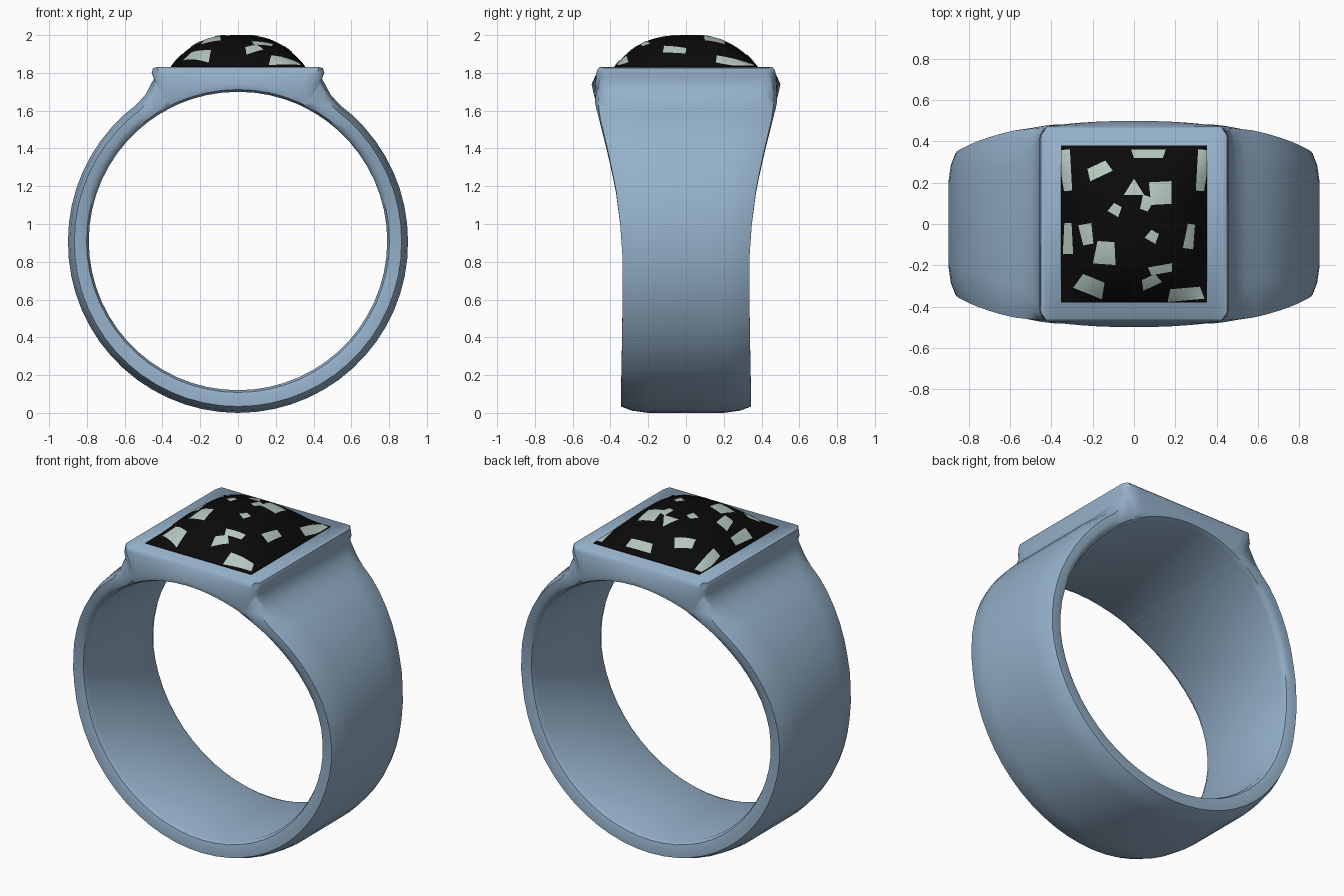
import bpy
import bmesh
import math
from mathutils import Vector

if "Cube" in bpy.data.objects:
    bpy.data.objects.remove(bpy.data.objects["Cube"], do_unlink=True)

CENTRE = 0.91      # height of the finger hole centre
INNER = 0.79       # finger hole radius
TOP = 1.83         # height of the flat bezel
STONE_X, STONE_Y, STONE_H = 0.355, 0.38, 0.17


def material(name, colour, roughness):
    mat = bpy.data.materials.new(name)
    mat.use_nodes = True
    mat.diffuse_color = (*colour, 1)
    shader = mat.node_tree.nodes["Principled BSDF"]
    shader.inputs["Base Color"].default_value = (*colour, 1)
    shader.inputs["Roughness"].default_value = roughness
    return mat


def finish(name, bm, mat, angle):
    bmesh.ops.recalc_face_normals(bm, faces=bm.faces)
    mesh = bpy.data.meshes.new(name)
    bm.to_mesh(mesh)
    bm.free()
    mesh.materials.append(mat)
    obj = bpy.data.objects.new(name, mesh)
    bpy.context.collection.objects.link(obj)
    bpy.ops.object.select_all(action="DESELECT")
    obj.select_set(True)
    bpy.context.view_layer.objects.active = obj
    bpy.ops.object.shade_smooth_by_angle(angle=math.radians(angle))
    return obj


def interpolate(points, value):
    for (a, fa), (b, fb) in zip(points, points[1:]):
        if value <= b:
            t = max(0, (value - a) / (b - a))
            return fa + (fb - fa) * t
    return points[-1][1]


metal = material("blue_steel", (0.30, 0.44, 0.59), 0.4)
black = material("black_stone", (0.003, 0.003, 0.003), 0.4)
pale = material("pale_chip", (0.46, 0.57, 0.51), 0.4)

# Band: half width by height
WIDTH = [(0, 0.345), (0.4, 0.338), (0.8, 0.335), (1.0, 0.348),
         (1.2, 0.372), (1.4, 0.412), (1.6, 0.458), (1.75, 0.49)]

# Stations from the top down one side: x, z above centre, low, shoulder and flat half widths
stations = [(x, TOP - CENTRE, 0.5 - 0.1 * x * x, 0.475, 0.458)
            for x in (0, 0.1, 0.2, 0.3, 0.38, 0.43)]
stations += [(0.45, 0.915, 0.483, 0.455, 0.43),
             (0.457, 0.89, 0.483, 0.455, 0.42),
             (0.445, 0.86, 0.482, 0.462, 0.41),
             (0.49, 0.775, 0.475, 0.465, 0.37),
             (0.54, 0.72, 0.465, 0.46, 0.31)]
for degrees in range(42, 181, 6):
    a = math.radians(degrees)
    radius = 0.9 + 0.01 * max(0, -math.cos(a))
    x, z = radius * math.sin(a), radius * math.cos(a)
    w = interpolate(WIDTH, z + CENTRE)
    stations.append((x, z, w, w, interpolate([(42, 0.28), (80, 0.2)], degrees)))
stations += [(-x, z, *rest) for x, z, *rest in stations[-2:0:-1]]


def section(station):
    x, z, low, shoulder, flat = station
    outer = math.hypot(x, z)
    direction = Vector((x, 0, z)) / outer
    half = [(outer, flat),
            (outer - 0.012, flat * 0.4 + shoulder * 0.6),
            (outer - 0.034, shoulder),
            (INNER + 0.04, low),
            (INNER + 0.012, low - 0.008),
            (INNER, low - 0.035)]
    loop = half + [(r, -y) for r, y in reversed(half)]
    return [direction * r + Vector((0, y, CENTRE)) for r, y in loop]


bm = bmesh.new()
rings = [[bm.verts.new(p) for p in section(s)] for s in stations]
for ring, following in zip(rings, rings[1:] + rings[:1]):
    for i in range(len(ring)):
        j = (i + 1) % len(ring)
        bm.faces.new((ring[i], ring[j], following[j], following[i]))
finish("ring_band", bm, metal, 50)


# Stone: square cushion dome
def dome(x, y):
    fall = [max(0, 1 - min(1, abs(t)) ** 2.7) for t in (x / STONE_X, y / STONE_Y)]
    return TOP + 0.004 + (STONE_H - 0.004) * fall[0] * fall[1]


bm = bmesh.new()
bmesh.ops.create_grid(bm, x_segments=28, y_segments=28, size=1)
for v in bm.verts:
    x, y = v.co.x * STONE_X, v.co.y * STONE_Y
    v.co = (x, y, dome(x, y))
rim = [e for e in bm.edges if e.is_boundary]
skirt = bmesh.ops.extrude_edge_only(bm, edges=rim)["geom"]
for v in skirt:
    if isinstance(v, bmesh.types.BMVert):
        v.co.z = TOP - 0.02
finish("stone", bm, black, 40)

# Chips: centre x, centre y, width, height in hundredths, turn in degrees, top taper in percent
CHIPS = [(-17, 26, 12, 6, 25, 80), (7, 34, 14, 4, 0, 120), (0, 18, 10, 8, 0, 0),
         (13, 15, 10, 11, 3, 110), (6, 10, 4, 7, -20, 150), (-9, 7, 6, 5, -30, 70),
         (9, -6, 6, 5, -30, 70), (27, -6, 5, 12, -8, 70), (-32, -7, 5, 15, 0, 70),
         (-23, -5, 5, 10, 10, 130), (-14, -14, 11, 11, -4, 75), (-33, 26, 4, 20, 6, 150),
         (33, 26, 4, 20, -6, 150), (-21, -30, 15, 8, -22, 75), (13, -22, 10, 4, 10, 120),
         (8, -28, 10, 5, 25, 70), (25, -34, 18, 6, 5, 80)]
STEPS = 5
bm = bmesh.new()
for cx, cy, w, h, turn, taper in CHIPS:
    c, s = math.cos(math.radians(turn)), math.sin(math.radians(turn))
    grid = []
    for j in range(STEPS + 1):
        v = j / STEPS
        row = []
        for i in range(STEPS + 1):
            px = (i / STEPS - 0.5) * w * (1 + (taper / 100 - 1) * v)
            py = (v - 0.5) * h
            x = (cx + px * c - py * s) / 100
            y = (cy + px * s + py * c) / 100
            x = max(-STONE_X, min(STONE_X, x))
            y = max(-STONE_Y, min(STONE_Y, y))
            row.append(bm.verts.new((x, y, dome(x, y) + 0.004)))
        grid.append(row)
    for low, high in zip(grid, grid[1:]):
        for i in range(STEPS):
            bm.faces.new((low[i], low[i + 1], high[i + 1], high[i]))
bmesh.ops.remove_doubles(bm, verts=bm.verts, dist=0.0001)
finish("stone_chips", bm, pale, 40)
